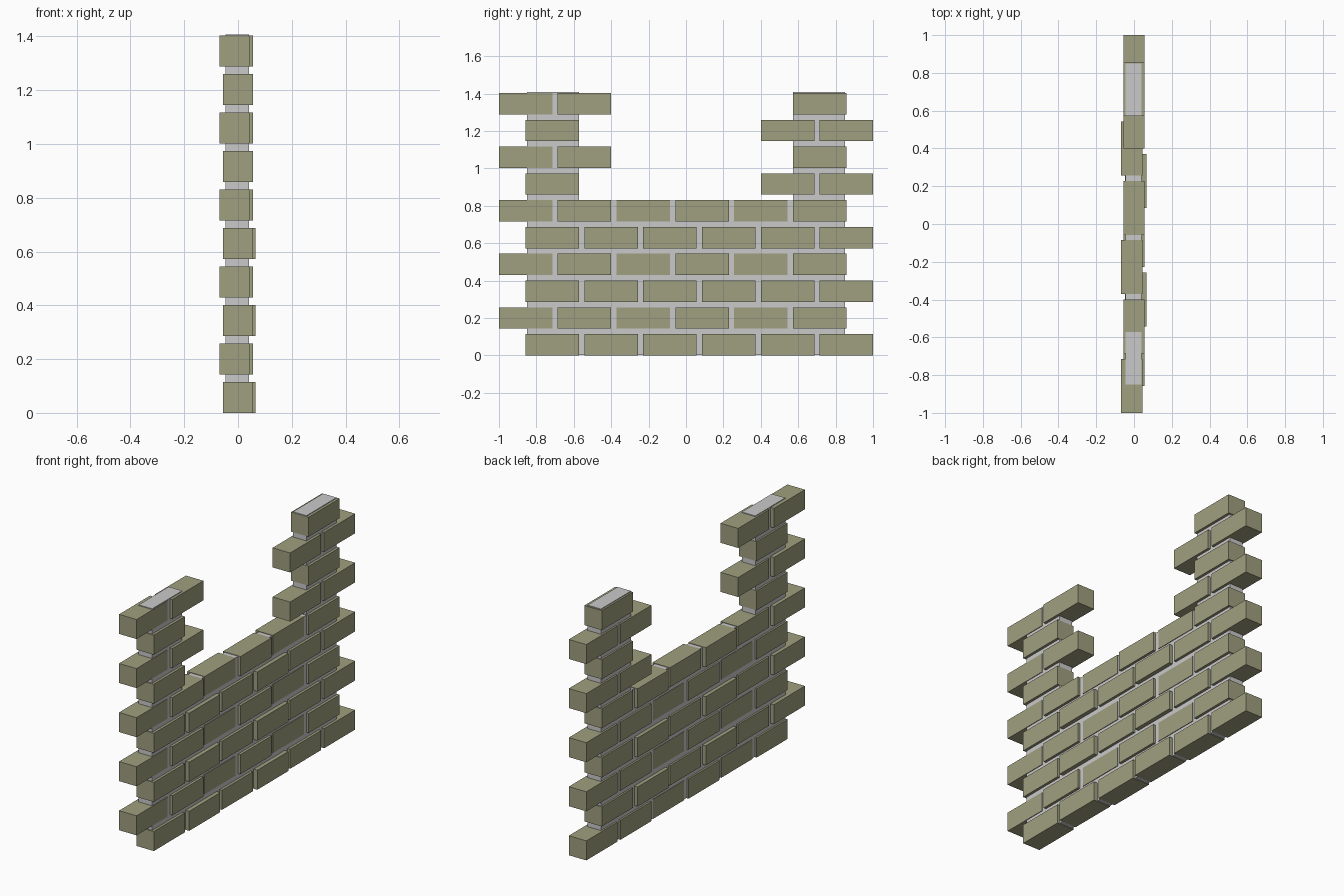
import bpy, bmesh
from mathutils import Vector

if "Cube" in bpy.data.objects:
    bpy.data.objects.remove(bpy.data.objects["Cube"])


def material(name, rgb):
    m = bpy.data.materials.new(name)
    m.diffuse_color = (*rgb, 1)
    m.use_nodes = True
    m.node_tree.nodes["Principled BSDF"].inputs["Base Color"].default_value = m.diffuse_color
    return m


BRICK = material("olive brick", (0.35, 0.35, 0.215))
MORTAR = material("pale grey mortar", (0.59, 0.59, 0.60))


def boxes(name, mat, spans):
    """One object made of boxes given as (x0, x1, y0, y1, z0, z1)."""
    bm = bmesh.new()
    for x0, x1, y0, y1, z0, z1 in spans:
        for v in bmesh.ops.create_cube(bm, size=1)["verts"]:
            v.co = Vector((x1 if v.co.x > 0 else x0,
                           y1 if v.co.y > 0 else y0,
                           z1 if v.co.z > 0 else z0))
    me = bpy.data.meshes.new(name)
    bm.to_mesh(me)
    bm.free()
    me.materials.append(mat)
    ob = bpy.data.objects.new(name, me)
    bpy.context.collection.objects.link(ob)


LENGTH, PITCH = 0.286, 0.3142    # brick length and spacing along y
HEIGHT, COURSE = 0.114, 0.1432   # brick height and course spacing
FULL = 6                         # complete courses below the opening

# Brick courses: alternate courses shift sideways, alternate bricks stick out
for row in range(10):
    odd = row % 2
    start = -1.0 if odd else -0.857
    if row < FULL:
        columns = range(6)
    else:
        columns = (0, 1, 5) if odd else (0, 4, 5)
    spans = []
    for c in columns:
        shift = 0.0
        if odd and c in (0, 2, 4):
            shift = -0.0115
        elif not odd and c in (1, 3):
            shift = 0.0085
        y, z = start + c * PITCH, row * COURSE
        spans.append((shift - 0.0565, shift + 0.0565, y, y + LENGTH, z, z + HEIGHT))
    boxes(f"brick_course_{row + 1}", BRICK, spans)

# Mortar core: low wall plus the two end piers
boxes("mortar_wall", MORTAR, [(-0.046, 0.041, -0.85, 0.85, 0.003, 0.827)])
boxes("mortar_pier_left", MORTAR, [(-0.046, 0.041, -0.85, -0.573, 0.827, 1.407)])
boxes("mortar_pier_right", MORTAR, [(-0.046, 0.041, 0.573, 0.85, 0.827, 1.407)])
